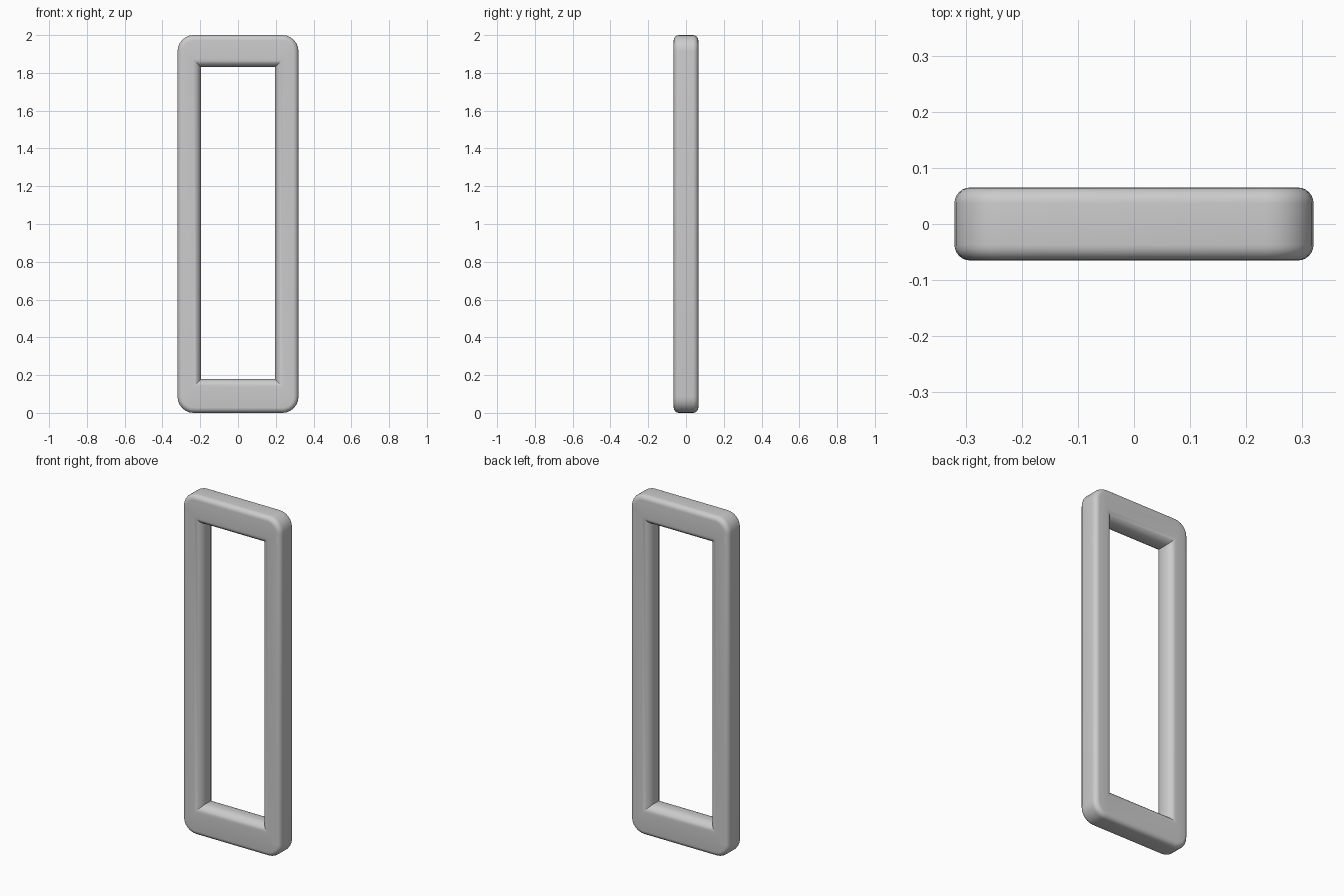
import bpy
import bmesh
from math import sin, cos, pi, radians

cube = bpy.data.objects.get("Cube")
if cube:
    bpy.data.objects.remove(cube, do_unlink=True)

# Main dimensions
OUTER_X, OUTER_Z, MID_Z = 0.32, 1.0, 1.0
INNER_X, INNER_Z, INNER_MID = 0.195, 0.825, 1.005
DEPTH = 0.065
CORNER = 0.085         # outer corner radius
EDGE = 0.028           # rounding of the outer rim
LIP_W, LIP_D = 0.045, 0.055   # rounding of the opening
STEPS = 6


def rounded_loop(half_x, half_z, mid_z, radius, y):
    """Rounded rectangle in the xz plane; radius 0 gives mitred corners."""
    points = []
    for k, (sx, sz) in enumerate([(1, 1), (-1, 1), (-1, -1), (1, -1)]):
        for i in range(STEPS + 1):
            a = (k + i / STEPS) * pi / 2
            points.append((sx * (half_x - radius) + radius * cos(a), y,
                           mid_z + sz * (half_z - radius) + radius * sin(a)))
    return points


def outer_ring(angle, side):
    inset = EDGE * (1 - cos(angle))
    y = side * (DEPTH - EDGE + EDGE * sin(angle))
    return rounded_loop(OUTER_X - inset, OUTER_Z - inset, MID_Z, CORNER - inset, y)


def inner_ring(angle, side):
    grow = LIP_W * (1 - cos(angle))
    y = side * (DEPTH - LIP_D + LIP_D * sin(angle))
    return rounded_loop(INNER_X + grow, INNER_Z + grow, INNER_MID, 0, y)


# Cross-section swept once round: rim, front face, opening, back face
quarter = [i / STEPS * pi / 2 for i in range(STEPS + 1)]
rings = [outer_ring(a, -1) for a in quarter]
rings += [inner_ring(a, -1) for a in reversed(quarter)]
rings += [inner_ring(a, 1) for a in quarter]
rings += [outer_ring(a, 1) for a in reversed(quarter)]

bm = bmesh.new()
loops = [[bm.verts.new(p) for p in ring] for ring in rings]
for j, loop in enumerate(loops):
    following = loops[(j + 1) % len(loops)]
    for i in range(len(loop)):
        n = (i + 1) % len(loop)
        bm.faces.new((loop[i], loop[n], following[n], following[i]))
bmesh.ops.remove_doubles(bm, verts=bm.verts, dist=0.0001)
bmesh.ops.recalc_face_normals(bm, faces=bm.faces)

mesh = bpy.data.meshes.new("frame")
bm.to_mesh(mesh)
bm.free()
frame = bpy.data.objects.new("frame", mesh)
bpy.context.collection.objects.link(frame)

# Plain grey finish
grey = bpy.data.materials.new("light grey")
grey.use_nodes = True
colour = (0.6, 0.6, 0.6, 1)
grey.diffuse_color = colour
grey.node_tree.nodes["Principled BSDF"].inputs["Base Color"].default_value = colour
mesh.materials.append(grey)

# Smooth roundings, crisp mitres
bpy.ops.object.select_all(action='DESELECT')
frame.select_set(True)
bpy.context.view_layer.objects.active = frame
bpy.ops.object.shade_smooth_by_angle(angle=radians(35))
